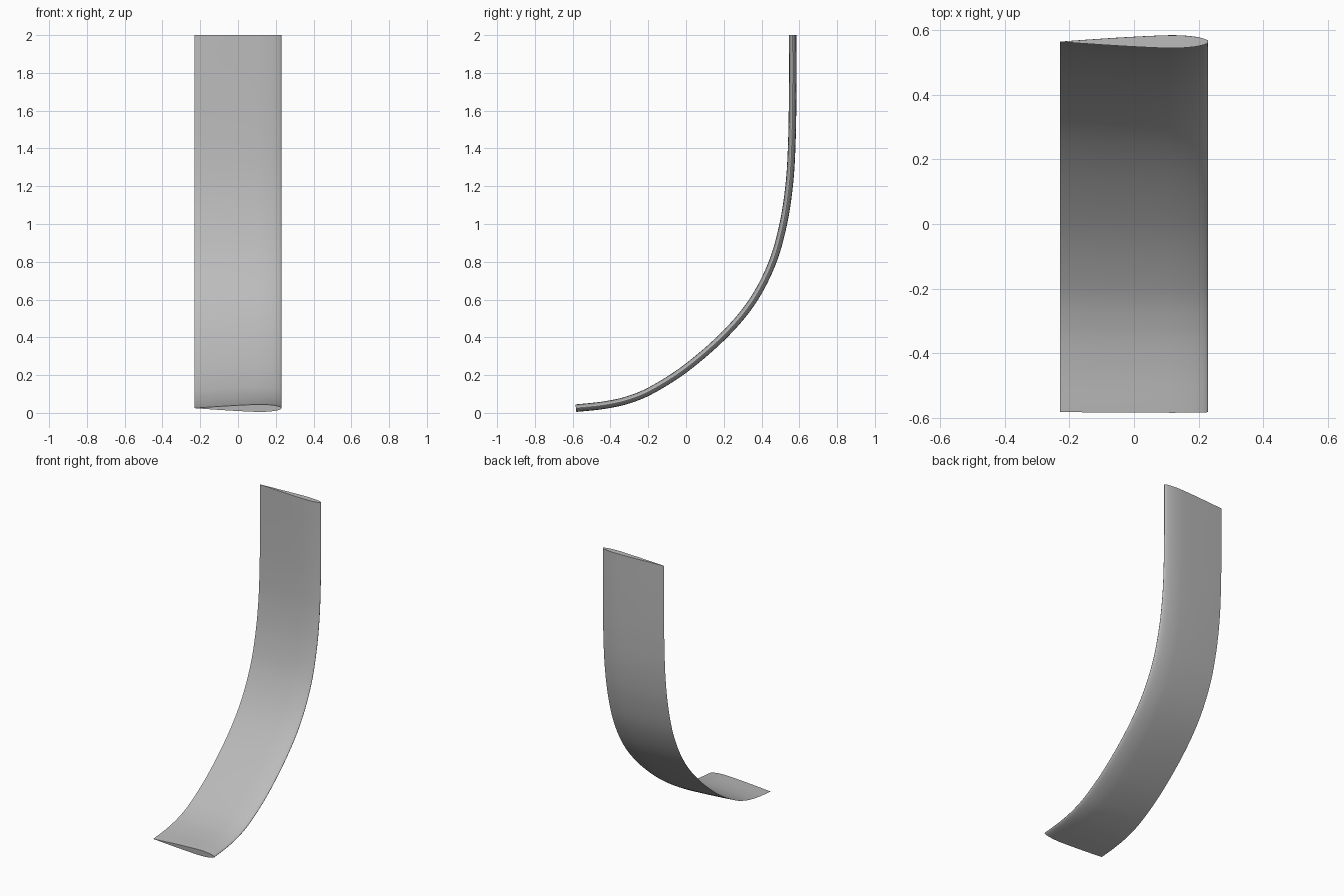
import bpy, bmesh, math
from mathutils import Vector

cube = bpy.data.objects.get("Cube")
if cube:
    bpy.data.objects.remove(cube)

CHORD, HALF_THICK, PEAK = 0.46, 0.02, 0.25

# Flat grey material
grey = bpy.data.materials.new("plain grey")
grey.use_nodes = True
grey.diffuse_color = (0.5, 0.5, 0.5, 1)
grey.node_tree.nodes["Principled BSDF"].inputs["Base Color"].default_value = (0.5, 0.5, 0.5, 1)


def half_height(u):
    """Foil half thickness: elliptic nose, then a taper to a sharp tail."""
    if u < PEAK:
        return HALF_THICK * math.sqrt(max(0, 1 - (1 - u / PEAK) ** 2))
    return HALF_THICK * (1 - ((u - PEAK) / (1 - PEAK)) ** 1.3)


def foil_section(steps=28):
    """Closed loop of (x, offset): tail, upper side, nose, lower side."""
    us = [(i / steps) ** 2 for i in range(steps, -1, -1)]
    upper = [(CHORD * (0.5 - u), half_height(u)) for u in us]
    lower = [(x, -h) for x, h in reversed(upper[1:-1])]
    return upper + lower


def smooth_path(points, steps=10):
    """Catmull-Rom samples as (point, tangent) pairs."""
    p = [Vector(q) for q in points]
    p = [2 * p[0] - p[1]] + p + [2 * p[-1] - p[-2]]
    out = []
    for i in range(1, len(p) - 2):
        a, b, c, d = p[i - 1:i + 3]
        m, n = (c - a) / 2, (d - b) / 2
        last = i == len(p) - 3
        for k in range(steps + last):
            t = k / steps
            pos = (b * (2*t**3 - 3*t**2 + 1) + m * (t**3 - 2*t**2 + t)
                   + c * (3*t**2 - 2*t**3) + n * (t**3 - t**2))
            tan = (b * (6*t*t - 6*t) + m * (3*t*t - 4*t + 1)
                   + c * (6*t - 6*t*t) + n * (3*t*t - 2*t))
            out.append((pos, tan.normalized()))
    return out


# Centre line of the blade in (y, z)
path = smooth_path([(-0.583, 0.025), (-0.44, 0.04), (-0.31, 0.068), (-0.18, 0.122),
                    (0.0, 0.237), (0.2, 0.41), (0.35, 0.588), (0.455, 0.79),
                    (0.515, 1.0), (0.548, 1.22), (0.561, 1.45), (0.565, 1.72), (0.565, 2.0)])

# Sweep the foil along the centre line and cap both ends
bm = bmesh.new()
section = foil_section()
rings = []
for pos, tan in path:
    normal = Vector((-tan.y, tan.x))
    rings.append([bm.verts.new((x, pos.x + normal.x * h, pos.y + normal.y * h))
                  for x, h in section])
count = len(section)
for low, high in zip(rings, rings[1:]):
    for i in range(count):
        j = (i + 1) % count
        bm.faces.new((low[i], low[j], high[j], high[i]))
bm.faces.new(rings[0])
bm.faces.new(rings[-1])
bmesh.ops.recalc_face_normals(bm, faces=bm.faces)

mesh = bpy.data.meshes.new("curved_blade")
bm.to_mesh(mesh)
bm.free()
mesh.materials.append(grey)
blade = bpy.data.objects.new("curved_blade", mesh)
bpy.context.collection.objects.link(blade)

# Smooth sides, sharp tail and end caps
bpy.ops.object.select_all(action="DESELECT")
blade.select_set(True)
bpy.context.view_layer.objects.active = blade
bpy.ops.object.shade_smooth_by_angle(angle=math.radians(30))
